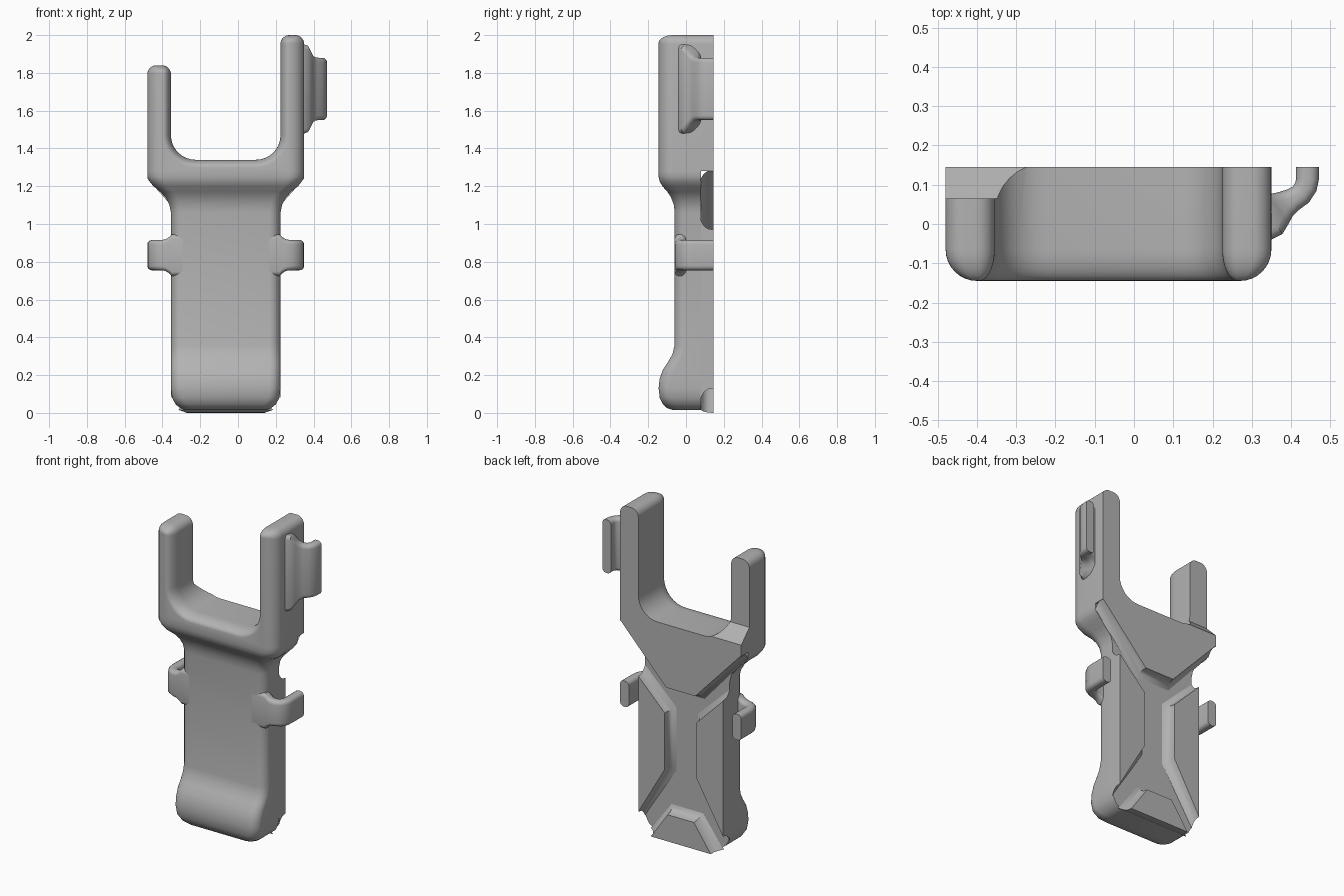
import bpy, bmesh
from math import sin, cos, pi, radians
from mathutils import Vector

if "Cube" in bpy.data.objects:
    bpy.data.objects.remove(bpy.data.objects["Cube"])

grey = bpy.data.materials.new("plain_grey")
grey.use_nodes = True
colour = (0.45, 0.45, 0.45, 1)
grey.diffuse_color = colour
grey.node_tree.nodes["Principled BSDF"].inputs["Base Color"].default_value = colour

CX = -0.065     # centre line of the body
BACK = 0.145    # flat rear plane
FLOOR = 0.08    # bottom of the rear grooves
FRONT = -0.145


def loft(name, loops):
    """Skin a list of closed loops with equal point counts and cap the ends."""
    bm = bmesh.new()
    rings = [[bm.verts.new(p) for p in loop] for loop in loops]
    n = len(rings[0])
    for a, b in zip(rings, rings[1:]):
        for i in range(n):
            j = (i + 1) % n
            bm.faces.new((a[i], a[j], b[j], b[i]))
    bm.faces.new(rings[0])
    bm.faces.new(rings[-1])
    bmesh.ops.recalc_face_normals(bm, faces=bm.faces)
    mesh = bpy.data.meshes.new(name)
    bm.to_mesh(mesh)
    bm.free()
    mesh.materials.append(grey)
    ob = bpy.data.objects.new(name, mesh)
    bpy.context.collection.objects.link(ob)
    return ob


def arc(cx, cz, r, start, end, steps=8):
    angles = [radians(start + (end - start) * i / steps) for i in range(steps + 1)]
    return [(cx + r * cos(a), cz + r * sin(a)) for a in angles]


# Body: stacked sections with rounded front corners
def body_section(z, half, front, r):
    pts = [(CX - half, FLOOR)]
    pts += arc(CX - half + r, front + r, r, 180, 270)
    pts += arc(CX + half - r, front + r, r, 270, 360)
    pts += [(CX + half, FLOOR)]
    return [(x, y, z) for x, y in pts]


body_rows = [
    (.015, .215, -.07, .05), (.025, .24, -.1, .06), (.045, .265, -.122, .06),
    (.08, .284, -.139, .06), (.13, .29, -.145, .06), (.18, .29, -.14, .06),
    (.23, .29, -.122, .06), (.27, .29, -.095, .06), (.31, .29, -.072, .06),
    (.36, .29, -.06, .06), (1.06, .29, -.06, .06), (1.1, .298, -.064, .06),
    (1.14, .318, -.079, .065), (1.17, .345, -.098, .07), (1.2, .383, -.125, .075),
    (1.225, .403, -.139, .08), (1.25, .415, -.145, .08), (1.28, .415, -.145, .08),
]
loft("body", [body_section(*row) for row in body_rows])


# Fork: U outline, inset toward the front for the rounded rim
def fork_outline(t):
    outer, inner = .08 * t, .04 * t
    r = .045 * (1 - t) + .002
    xl, xr = -.48 + outer, .35 - outer
    il, ir = -.355 - inner, .225 + inner
    tl, tr = 1.84 - inner, 2.0 - inner
    pts = [(xl, 1.28)]
    pts += arc(xl + r, tl - r, r, 180, 90)
    pts += arc(il - r, tl - r, r, 90, 0)
    pts += arc(-.225, 1.47, .13 + inner, 180, 270)
    pts += arc(.095, 1.47, .13 + inner, 270, 360)
    pts += arc(ir + r, tr - r, r, 180, 90)
    pts += arc(xr - r, tr - r, r, 90, 0)
    pts += [(xr, 1.28)]
    return pts


fork_loops = [[(x, BACK, z) for x, z in fork_outline(0)]]
for i in range(9):
    a = i / 8 * pi / 2
    y = FRONT + .08 * (1 - sin(a))
    fork_loops.append([(x, y, z) for x, z in fork_outline(1 - cos(a))])
fork = loft("fork", fork_loops)

# Cut the rear of the short prong back, with a sloping foot
cut = [(.065, 2.2), (.065, 1.43), (.2, 1.295), (.2, 2.2)]
cutter = loft("prong_cutter", [[(x, y, z) for y, z in cut] for x in (-.6, -.2)])
cutter.hide_render = True
mod = fork.modifiers.new("prong_cut", 'BOOLEAN')
mod.operation = 'DIFFERENCE'
mod.solver = 'EXACT'
mod.object = cutter
bpy.context.view_layer.objects.active = fork
bpy.ops.object.modifier_apply(modifier=mod.name)
bpy.data.objects.remove(cutter)


# Rear pads: raised plates with flared walls, leaving crossed grooves
def pad(name, top, base, side=1):
    def ring(y, k):
        return [(CX + side * (a + (c - a) * k), y, b + (d - b) * k)
                for (a, b), (c, d) in zip(top, base)]
    loft(name, [ring(BACK, 0), ring(.115, .1), ring(.098, .35),
                ring(.087, .65), ring(FLOOR - .002, 1)])


pad("upper_pad",
    [(.415, 1.285), (.1, .95), (-.1, .95), (-.415, 1.285)],
    [(.415, 1.24), (.12, .91), (-.12, .91), (-.415, 1.24)])
pad("lower_pad",
    [(.205, 0), (.09, .165), (-.09, .165), (-.205, 0)],
    [(.25, .016), (.11, .205), (-.11, .205), (-.25, .016)])
for label, side in (("left", 1), ("right", -1)):
    pad(label + "_pad",
        [(.29, .13), (.29, .97), (.11, .79), (.11, .44)],
        [(.29, .08), (.29, 1.02), (.07, .81), (.07, .42)], side)


# Hooks: rounded bars swept along a plan path of (x, y, half height, half thickness)
def hook(name, path, z, origin=0, side=1):
    loops = []
    for i, (x, y, h, t) in enumerate(path):
        before = path[max(i - 1, 0)]
        after = path[min(i + 1, len(path) - 1)]
        d = Vector((after[0] - before[0], after[1] - before[1])).normalized()
        r = .024
        section = []
        for sx, sz, start in ((1, 1, 0), (-1, 1, 90), (-1, -1, 180), (1, -1, 270)):
            section += arc(sx * (t - r), sz * (h - r), r, start, start + 90, 4)
        loops.append([(origin + side * (x + d.y * u), y - d.x * u, z + v)
                      for u, v in section])
    loft(name, loops)


clip = [(.2, -.03, .11, .03), (.285, -.03, .11, .03), (.3, -.03, .095, .03),
        (.32, -.03, .083, .03), (.345, -.027, .08, .03), (.37, -.013, .08, .03),
        (.383, .012, .08, .03), (.385, .04, .08, .03), (.385, BACK, .08, .03)]
for label, side in (("left", 1), ("right", -1)):
    hook(label + "_clip", clip, .835, CX, side)

hook("side_hook", [
    (.325, .015, .24, .06), (.35, .025, .23, .058), (.367, .038, .2, .046),
    (.385, .05, .178, .036), (.405, .062, .167, .03), (.425, .075, .165, .029),
    (.438, .095, .165, .029), (.442, .115, .165, .029), (.442, BACK, .165, .029),
], 1.715)

# Smooth the curves and keep the sharp edges
bpy.ops.object.select_all(action='DESELECT')
for ob in bpy.context.scene.objects:
    if ob.type == 'MESH' and grey.name in ob.data.materials:
        ob.select_set(True)
        bpy.context.view_layer.objects.active = ob
bpy.ops.object.shade_smooth_by_angle(angle=radians(35))
